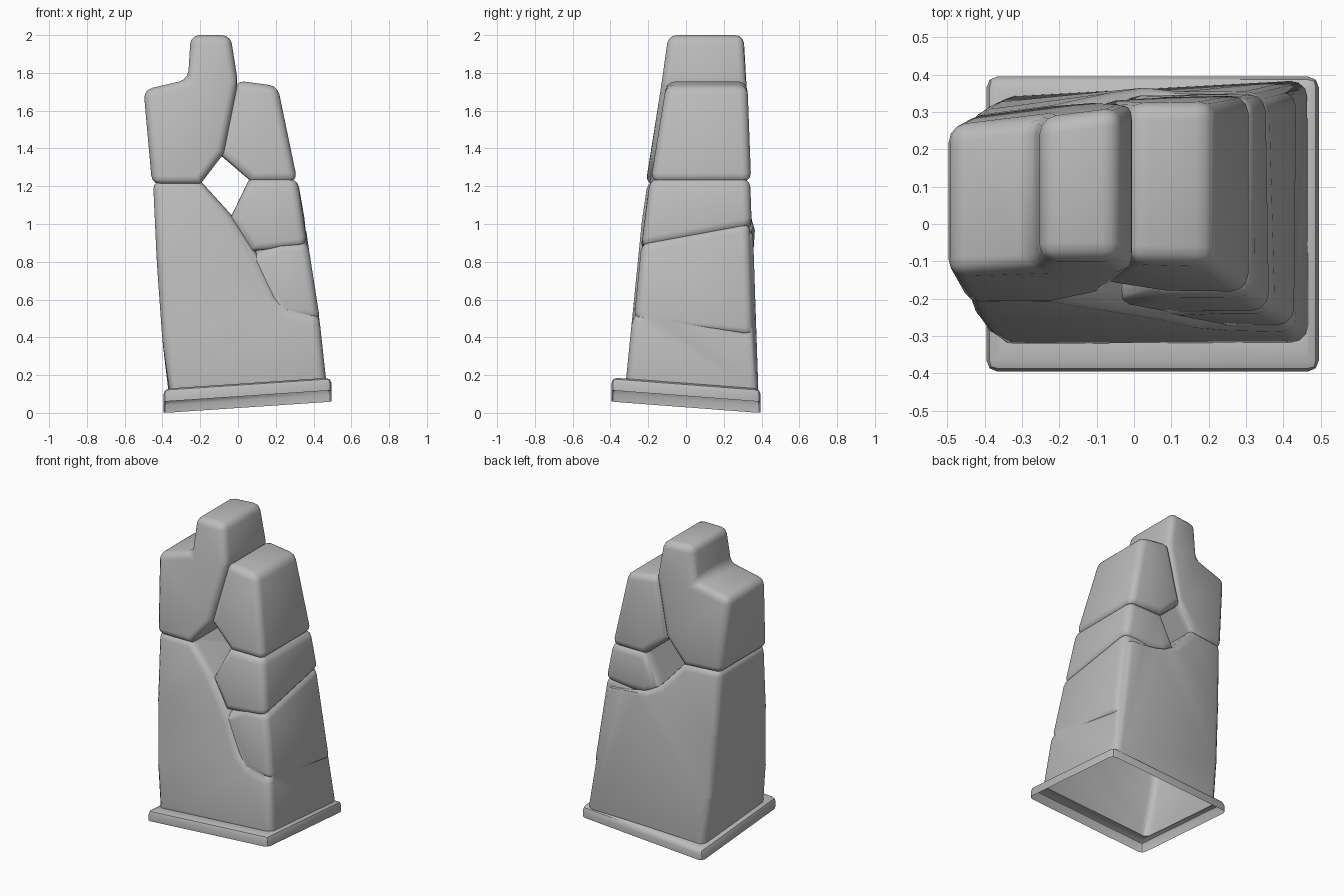
import bpy, bmesh, math

cube = bpy.data.objects.get("Cube")
if cube:
    bpy.data.objects.remove(cube, do_unlink=True)

stone_grey = bpy.data.materials.new("stone_grey")
stone_grey.use_nodes = True
stone_grey.diffuse_color = (0.5, 0.5, 0.5, 1)
stone_grey.node_tree.nodes["Principled BSDF"].inputs["Base Color"].default_value = (0.5, 0.5, 0.5, 1)


def finish(bm, name):
    bmesh.ops.triangulate(bm, faces=bm.faces[:])
    bmesh.ops.recalc_face_normals(bm, faces=bm.faces[:])
    mesh = bpy.data.meshes.new(name)
    bm.to_mesh(mesh)
    bm.free()
    mesh.materials.append(stone_grey)
    ob = bpy.data.objects.new(name, mesh)
    bpy.context.scene.collection.objects.link(ob)
    return ob


def front_y(z):
    return -0.335 + 0.1 * z if z < 1.23 else -0.2 + 0.14 * (z - 1.24)


def back_y(x, z):
    return 0.39 - 0.037 * z + 0.13 * min(x, 0)


def stone(name, outline, front_in=0.0, back_in=0.0, soft=0.045):
    """Stone with a front outline; points may carry a second x, z pair for the back."""
    bm = bmesh.new()
    front, back = [], []
    for p in outline:
        x, z, bx, bz = p if len(p) == 4 else p * 2
        front.append(bm.verts.new((x, front_y(z) + front_in, z)))
        back.append(bm.verts.new((bx, back_y(bx, bz) - back_in, bz)))
    bm.faces.new(front)
    bm.faces.new(back[::-1])
    n = len(outline)
    for i in range(n):
        j = (i + 1) % n
        bm.faces.new((front[j], front[i], back[i], back[j]))
    bmesh.ops.recalc_face_normals(bm, faces=bm.faces[:])
    # soften the rims and the outer corners, keep the joints closed
    rims = set(front), set(back)
    edges = []
    for e in bm.edges:
        a, b = e.verts
        x, z = a.co.x, a.co.z
        same_rim = any(a in r and b in r for r in rims)
        outer = x < -0.4 or x + 0.2 * z > 0.4 or z > 1.7
        if same_rim or outer:
            edges.append(e)
    bmesh.ops.bevel(bm, geom=edges, offset=soft, segments=3, profile=0.5,
                    affect='EDGES', clamp_overlap=True)
    return finish(bm, name)


# Tilted plinth slab
bm = bmesh.new()
bmesh.ops.create_cube(bm, size=1)
for v in bm.verts:
    x, y = 0.05 + v.co.x * 0.89, v.co.y * 0.79
    v.co = (x, y, 0.056 + 0.067 * x - 0.076 * y + (0.07 if v.co.z > 0 else 0))
edges = [e for e in bm.edges if any(f.normal.z > 0.5 for f in e.link_faces)
         or abs(e.verts[0].co.z - e.verts[1].co.z) > 0.065]
bm.normal_update()
edges = [e for e in bm.edges if not any(f.normal.z < -0.5 for f in e.link_faces)]
bmesh.ops.bevel(bm, geom=edges, offset=0.03, segments=2, profile=0.5, affect='EDGES')
plinth = finish(bm, "plinth")

# Stones of the tower
main_stone = stone("main_stone", [
    (-0.36, 0.1, -0.36, 0.04), (0.47, 0.14, 0.47, 0.09), (0.435, 0.5, 0.34, 0.97),
    (0.27, 0.54, 0.23, 0.98), (0.2, 0.6, 0.13, 0.99), (0.11, 0.81, 0.04, 1.01),
    (-0.04, 1.05), (-0.2, 1.23), (-0.45, 1.23), (-0.43, 0.8), (-0.4, 0.38)])
lower_block = stone("lower_block", [
    (0.22, 0.51, 0.2, 0.45), (0.435, 0.49, 0.44, 0.4), (0.37, 0.9, 0.355, 1.01),
    (0.22, 0.9, 0.2, 1.01), (0.06, 0.82, 0.1, 0.95)], 0.01, 0.015)
middle_block = stone("middle_block", [
    (-0.04, 1.03), (0.07, 0.85, 0.06, 0.97), (0.2, 0.86, 0.2, 0.97),
    (0.368, 0.88, 0.36, 0.99), (0.315, 1.24), (0.06, 1.24)], 0.01, 0.005)
head_stone = stone("head_stone", [
    (-0.2, 1.21), (-0.07, 1.38), (0, 1.75), (-0.04, 2), (-0.25, 2),
    (-0.265, 1.765), (-0.5, 1.71), (-0.455, 1.21)])
shoulder_stone = stone("shoulder_stone", [
    (-0.1, 1.37), (0.07, 1.225), (0.315, 1.225), (0.21, 1.73), (-0.01, 1.76)], 0.025)

# Fuse the stones into one shell
parts = [plinth, lower_block, middle_block, head_stone, shoulder_stone]
for part in parts:
    part.hide_render = True
    mod = main_stone.modifiers.new(part.name, 'BOOLEAN')
    mod.operation, mod.solver, mod.object = 'UNION', 'EXACT', part
graph = bpy.context.evaluated_depsgraph_get()
shell = bpy.data.meshes.new_from_object(main_stone.evaluated_get(graph))
main_stone.modifiers.clear()
main_stone.data = shell
main_stone.name = "stone_tower"
for part in parts:
    bpy.data.objects.remove(part, do_unlink=True)

# Open the hollow underside
bm = bmesh.new()
bm.from_mesh(shell)
bm.normal_update()
under = [f for f in bm.faces if f.normal.z < -0.9 and f.calc_center_median().z < 0.15]
bmesh.ops.delete(bm, geom=under, context='FACES')
bm.to_mesh(shell)
bm.free()

bpy.ops.object.select_all(action='DESELECT')
main_stone.select_set(True)
bpy.context.view_layer.objects.active = main_stone
bpy.ops.object.shade_smooth_by_angle(angle=math.radians(40))
